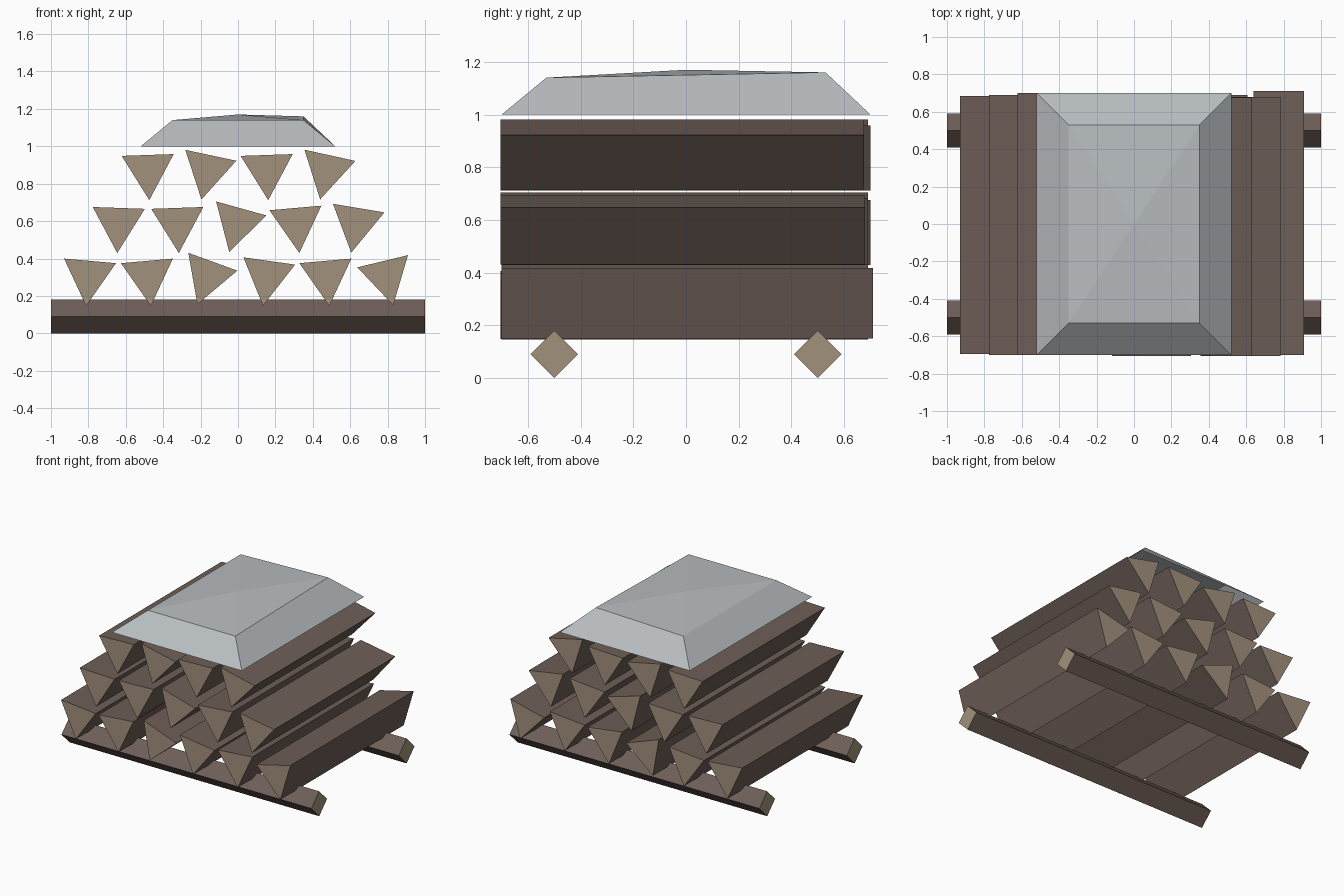
import bpy, bmesh
from math import sin, cos, radians

cube = bpy.data.objects.get("Cube")
if cube:
    bpy.data.objects.remove(cube, do_unlink=True)


def make_material(name, rgb):
    mat = bpy.data.materials.new(name)
    mat.use_nodes = True
    color = (*rgb, 1)
    mat.diffuse_color = color
    mat.node_tree.nodes["Principled BSDF"].inputs["Base Color"].default_value = color
    return mat


bark = make_material("brown bark", (0.155, 0.112, 0.096))
cut_wood = make_material("pale cut wood", (0.36, 0.285, 0.20))
sheet_grey = make_material("grey sheet", (0.48, 0.51, 0.53))


def finish(name, bm, *materials):
    bmesh.ops.recalc_face_normals(bm, faces=bm.faces)
    mesh = bpy.data.meshes.new(name)
    bm.to_mesh(mesh)
    bm.free()
    for mat in materials:
        mesh.materials.append(mat)
    obj = bpy.data.objects.new(name, mesh)
    bpy.context.collection.objects.link(obj)
    return obj


def prism(name, start, end):
    """Join two matching end profiles: bark sides, pale cut ends."""
    bm = bmesh.new()
    a = [bm.verts.new(p) for p in start]
    b = [bm.verts.new(p) for p in end]
    for cap in (a, b):
        bm.faces.new(cap).material_index = 1
    n = len(a)
    for i in range(n):
        j = (i + 1) % n
        bm.faces.new((a[i], a[j], b[j], b[i]))
    return finish(name, bm, bark, cut_wood)


# Two square support beams, turned on edge
half = 0.09
for name, y in (("front_beam", -0.5), ("back_beam", 0.5)):
    ring = [(y, 0), (y + half, half), (y, 2 * half), (y - half, half)]
    prism(name, [(-1, v, z) for v, z in ring], [(1, v, z) for v, z in ring])

# Split logs: each row has a height, first x, then (tilt, front, back) per log
radius, spacing = 0.161, 0.318
rows = [
    ("bottom", 0.307, -0.798, [(-5, -0.695, 0.685), (5, -0.70, 0.69), (-20, -0.70, 0.69),
                               (-8, -0.705, 0.69), (5, -0.70, 0.69), (13.5, -0.70, 0.71)]),
    ("middle", 0.590, -0.640, [(-2, -0.70, 0.69), (2, -0.70, 0.70), (-15.5, -0.705, 0.69),
                               (5, -0.70, 0.69), (-9.5, -0.705, 0.68)]),
    ("top", 0.873, -0.480, [(2, -0.70, 0.70), (-12, -0.70, 0.69),
                            (2, -0.705, 0.70), (-12.5, -0.705, 0.675)]),
]
for row, z, first_x, logs in rows:
    for i, (tilt, front, back) in enumerate(logs):
        x = first_x + i * spacing
        angles = [radians(tilt + a) for a in (30, 150, 270)]
        ring = [(x + radius * cos(a), z + radius * sin(a)) for a in angles]
        prism(f"{row}_log_{i + 1}", [(u, front, v) for u, v in ring],
              [(u, back, v) for u, v in ring])

# Cover sheet: open below, sloped rim rising to a shallow peak
bm = bmesh.new()
corners = [(-1, -1), (1, -1), (1, 1), (-1, 1)]
rim = [bm.verts.new((0.52 * x, 0.70 * y, 1.0)) for x, y in corners]
shoulder = [bm.verts.new((0.35 * x, 0.53 * y, 1.16 if x + y > 1 else 1.14)) for x, y in corners]
peak = bm.verts.new((0, 0, 1.17))
for i in range(4):
    j = (i + 1) % 4
    bm.faces.new((rim[i], rim[j], shoulder[j], shoulder[i]))
    bm.faces.new((shoulder[i], shoulder[j], peak))
finish("cover_sheet", bm, sheet_grey)
